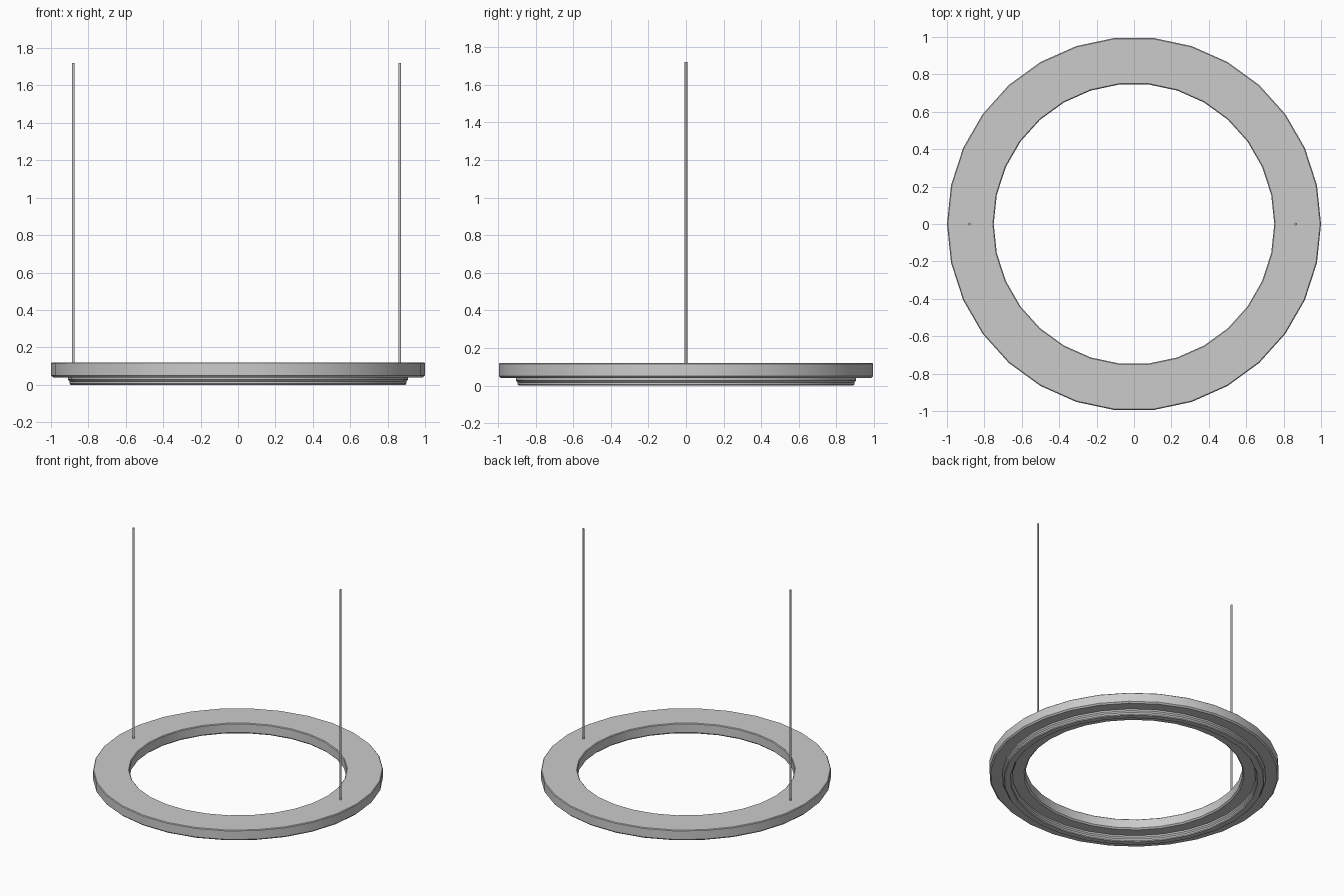
import bpy
import bmesh
import math

SIDES = 30

cube = bpy.data.objects.get("Cube")
if cube:
    bpy.data.objects.remove(cube, do_unlink=True)

grey = bpy.data.materials.new("satin grey")
grey.use_nodes = True
colour = (0.6, 0.6, 0.6, 1)
grey.diffuse_color = colour
for node in grey.node_tree.nodes:
    if node.type == "BSDF_PRINCIPLED":
        node.inputs["Base Color"].default_value = colour


def finish(name, bm):
    """Turn a bmesh into a smooth-shaded object with sharp corners."""
    bmesh.ops.recalc_face_normals(bm, faces=bm.faces)
    mesh = bpy.data.meshes.new(name)
    bm.to_mesh(mesh)
    bm.free()
    mesh.materials.append(grey)
    obj = bpy.data.objects.new(name, mesh)
    bpy.context.collection.objects.link(obj)
    bpy.ops.object.select_all(action="DESELECT")
    obj.select_set(True)
    bpy.context.view_layer.objects.active = obj
    bpy.ops.object.shade_smooth_by_angle(angle=math.radians(35))
    return obj


def lathe(name, profile):
    """Revolve a closed (radius, height) profile around z."""
    bm = bmesh.new()
    rings = []
    for i in range(SIDES):
        a = math.tau * i / SIDES
        rings.append([bm.verts.new((r * math.cos(a), r * math.sin(a), z))
                      for r, z in profile])
    n = len(profile)
    for i in range(SIDES):
        here, there = rings[i], rings[(i + 1) % SIDES]
        for j in range(n):
            k = (j + 1) % n
            bm.faces.new((here[j], there[j], there[k], here[k]))
    return finish(name, bm)


def mirrored(outer_half, middle=0.875):
    """Complete a cross-section symmetric about the middle radius."""
    return outer_half + [(2 * middle - r, z) for r, z in reversed(outer_half)]


# Ring body with softened edges
lathe("ring_body", mirrored([(0.99, 0.04), (1.0, 0.05), (1.0, 0.115), (0.995, 0.12)]))

# Narrow stepped light strip under the ring
lathe("light_strip", mirrored([(0.895, 0), (0.9, 0.006), (0.9, 0.018),
                               (0.91, 0.028), (0.91, 0.042)]))

# Two suspension rods
for name, x in (("left_rod", 0.865), ("right_rod", -0.88)):
    bm = bmesh.new()
    bmesh.ops.create_cone(bm, cap_ends=True, segments=12,
                          radius1=0.007, radius2=0.007, depth=1.61)
    bmesh.ops.translate(bm, verts=bm.verts, vec=(x, 0, 0.915))
    finish(name, bm)
